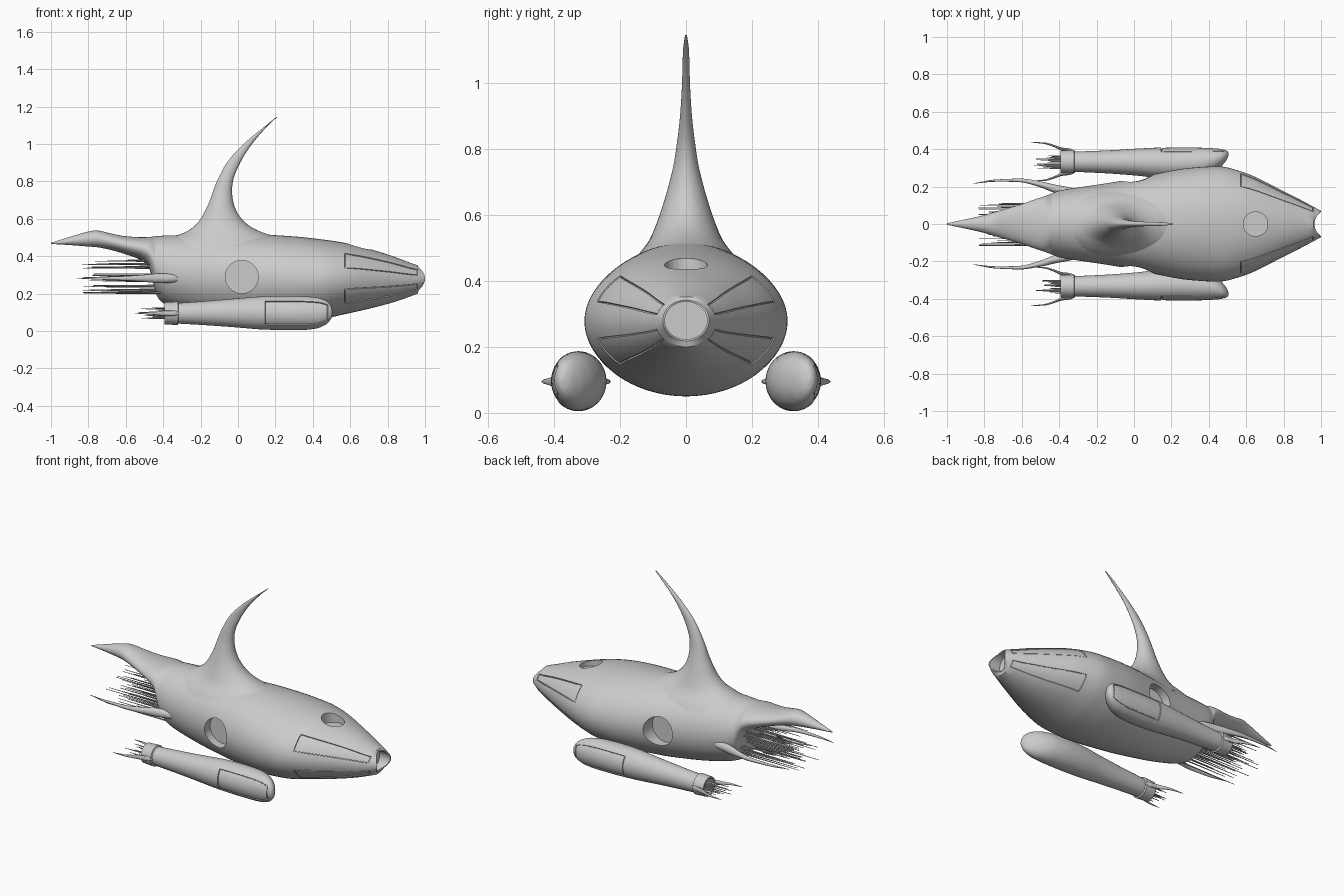
import bpy, bmesh, random
from math import sin, cos, pi, radians
from mathutils import Vector, Matrix

if "Cube" in bpy.data.objects:
    bpy.data.objects.remove(bpy.data.objects["Cube"])

random.seed(4)


def smooth(keys, k=4):
    """Monotone cubic resampling of rows; column 0 is the parameter."""
    n, dims = len(keys), len(keys[0])
    sec = [[(b[d] - a[d]) / (b[0] - a[0]) for d in range(dims)] for a, b in zip(keys, keys[1:])]

    def slope(i, d):
        if i == 0 or i == n - 1:
            return sec[0 if i == 0 else -1][d]
        a, b = sec[i - 1][d], sec[i][d]
        return 0 if a * b <= 0 else 2 * a * b / (a + b)

    out = []
    for i in range(n - 1):
        h = keys[i + 1][0] - keys[i][0]
        for s in range(k):
            t = s / k
            out.append([(2*t**3 - 3*t*t + 1) * keys[i][d] + (t**3 - 2*t*t + t) * h * slope(i, d)
                        + (3*t*t - 2*t**3) * keys[i + 1][d] + (t**3 - t*t) * h * slope(i + 1, d)
                        for d in range(dims)])
    return out + [list(keys[-1])]


def ring(x, y, z, ry, rz, n, s=1, bow=0):
    """Ellipse across the x axis; bow pulls its top and bottom back."""
    return [Vector((x - bow * sin(2*pi*j/n)**2, s * (y + ry * cos(2*pi*j/n)), z + rz * sin(2*pi*j/n)))
            for j in range(n)]


def shade(ob):
    bpy.ops.object.select_all(action='DESELECT')
    ob.select_set(True)
    bpy.context.view_layer.objects.active = ob
    bpy.ops.object.shade_smooth_by_angle(angle=radians(35))


def make(name, bm):
    me = bpy.data.meshes.new(name)
    bm.to_mesh(me)
    bm.free()
    ob = bpy.data.objects.new(name, me)
    bpy.context.collection.objects.link(ob)
    return ob


def loft(name, rings, panels=(), inner=0):
    """Skin rings; each panel (x0, x1, j0, j1) gets a groove round it.
    The last `inner` ring spans are a socket and take no panels."""
    bm = bmesh.new()
    n = len(rings[0])
    vs = [[bm.verts.new(p) for p in r] for r in rings]
    cells = []
    for i, (a, b) in enumerate(zip(vs, vs[1:])):
        for j in range(n):
            f = bm.faces.new((a[j], a[(j+1) % n], b[(j+1) % n], b[j]))
            if i < len(rings) - 1 - inner:
                cells.append((f, f.calc_center_median().x, j))
    bm.faces.new(vs[0])
    bm.faces.new(vs[-1])
    bmesh.ops.recalc_face_normals(bm, faces=bm.faces[:])
    for x0, x1, j0, j1 in panels:
        region = [f for f, x, j in cells if x0 < x < x1 and (j - j0) % n < j1 - j0]
        for thick, depth in ((.001, -.007), (.003, 0), (.001, .005)):
            bmesh.ops.inset_region(bm, faces=region, thickness=thick, depth=depth,
                                   use_even_offset=False, use_boundary=True)
    ob = make(name, bm)
    shade(ob)
    return ob


# Hull: x, half width, top, bottom
hull = [(-1, .004, .472, .466), (-.9, .025, .503, .46), (-.8, .048, .532, .452),
        (-.76, .06, .538, .449), (-.68, .083, .522, .434), (-.6, .107, .507, .41),
        (-.52, .135, .502, .38), (-.48, .148, .503, .345), (-.455, .157, .505, .27),
        (-.44, .163, .507, .2), (-.4, .178, .51, .15), (-.3, .195, .513, .115),
        (-.1, .225, .516, .075), (.1, .265, .516, .055), (.3, .3, .506, .05),
        (.45, .308, .49, .065), (.57, .282, .472, .09), (.8, .175, .41, .145),
        (.96, .092, .352, .2), (1, .07, .342, .218)]
N = 64
rings = [ring(x, 0, (t + b) / 2, w, (t - b) / 2, N, bow=.035 * max(0, (x - .96) / .04))
         for x, w, t, b in smooth(hull, 5)]
# nose socket
rings += [ring(.998, 0, .28, .064, .057, N, bow=.035), ring(.925, 0, .28, .064, .057, N)]
body = loft("hull", rings, [(.57, .96, j, j + 5) for j in (3, 24, 35, 56)], inner=2)

# Round window pockets
for loc, rad, rot in (((.02, .32, .29), .088, (pi/2, 0, 0)),
                      ((.02, -.32, .29), .088, (pi/2, 0, 0)),
                      ((.65, 0, .55), .065, (0, 0, 0))):
    bpy.ops.mesh.primitive_cylinder_add(vertices=48, radius=rad, depth=.29, location=loc, rotation=rot)
    cutter = bpy.context.object
    cutter.name = "window_cutter"
    cutter.hide_render = True
    bpy.context.view_layer.objects.active = body
    mod = body.modifiers.new("window", 'BOOLEAN')
    mod.operation, mod.solver, mod.object = 'DIFFERENCE', 'EXACT', cutter
    bpy.ops.object.modifier_apply(modifier=mod.name)
    bpy.data.objects.remove(cutter)
shade(body)

# Dorsal fin: z, back x, front x, half width
fin = [(.43, -.5, .4, .178), (.47, -.43, .31, .152), (.5, -.36, .22, .128), (.53, -.28, .125, .108),
       (.56, -.235, .065, .095), (.6, -.2, .02, .08), (.65, -.172, -.012, .064),
       (.7, -.15, -.027, .05), (.75, -.133, -.032, .038), (.8, -.113, -.027, .03),
       (.9, -.06, .012, .018), (1, .03, .075, .012), (1.1, .15, .162, .009),
       (1.145, .205, .21, .003)]
loft("dorsal_fin", [[Vector(((a + b)/2 + (b - a)/2 * cos(2*pi*j/40), w * sin(2*pi*j/40), z))
                     for j in range(40)] for z, a, b, w in smooth(fin)])

# Pod: x, centre y, centre z, half width, half height
pod = [(-.318, .333, .095, .054, .055), (-.15, .332, .096, .061, .066), (0, .331, .097, .071, .078),
       (.145, .327, .097, .082, .089), (.25, .326, .096, .085, .091), (.35, .33, .096, .08, .09),
       (.42, .341, .097, .066, .083), (.465, .355, .099, .048, .067), (.485, .363, .1, .034, .052),
       (.5, .37, .1, .018, .03), (.506, .374, .1, .003, .005)]
collar = [(-.34, .048), (-.392, .05), (-.392, .059), (-.322, .063)]
# Spikes: x, y, half width, half height
tail_spike = [(-.29, .165, .008, .008), (-.34, .175, .02, .022), (-.42, .188, .022, .026),
              (-.5, .212, .016, .019), (-.62, .234, .009, .011), (-.74, .232, .006, .007),
              (-.86, .216, .001, .001)]
pod_spike = [(-.315, .055, .004, .005), (-.34, .062, .008, .014), (-.39, .069, .008, .015),
             (-.43, .085, .006, .01), (-.48, .099, .004, .006), (-.55, .104, .001, .001)]


def rods(name, count, y0, spread, levels, start, ends):
    """Bundle of thin exhaust needles pointing backwards."""
    bm = bmesh.new()
    for i in range(count):
        end = random.uniform(*ends)
        y = y0 + spread * (2 * ((i * .618) % 1) - 1)
        z = levels[i % len(levels)] + random.uniform(-.005, .005)
        m = Matrix.Translation(((start + end) / 2, y, z)) @ Matrix.Rotation(-pi/2, 4, 'Y')
        bmesh.ops.create_cone(bm, cap_ends=True, segments=8, radius1=.0045, radius2=.0015,
                              depth=start - end, matrix=m)
    shade(make(name, bm))


for s, side in ((1, "left"), (-1, "right")):
    pr = [ring(x, .333, .095, r, r, 48, s) for x, r in collar]
    pr += [ring(*row, 48, s) for row in smooth(pod)]
    loft("pod_" + side, pr, [(.145, .478, -6, 6)])
    loft("tail_spike_" + side, [ring(x, y, .282, w, h, 16, s) for x, y, w, h in smooth(tail_spike)])
    for d, where in ((1, "outer"), (-1, "inner")):
        loft(f"pod_spike_{where}_{side}",
             [ring(x, .333 + d * y, .095, w, h, 12, s) for x, y, w, h in smooth(pod_spike)])
    rods("pod_needles_" + side, 12, s * .333, .035, (.072, .085, .1, .118), -.33, (-.54, -.44))

rods("tail_needles", 45, 0, .115, (.205, .22, .24, .27, .285, .3, .34, .36, .378), -.4, (-.84, -.58))
